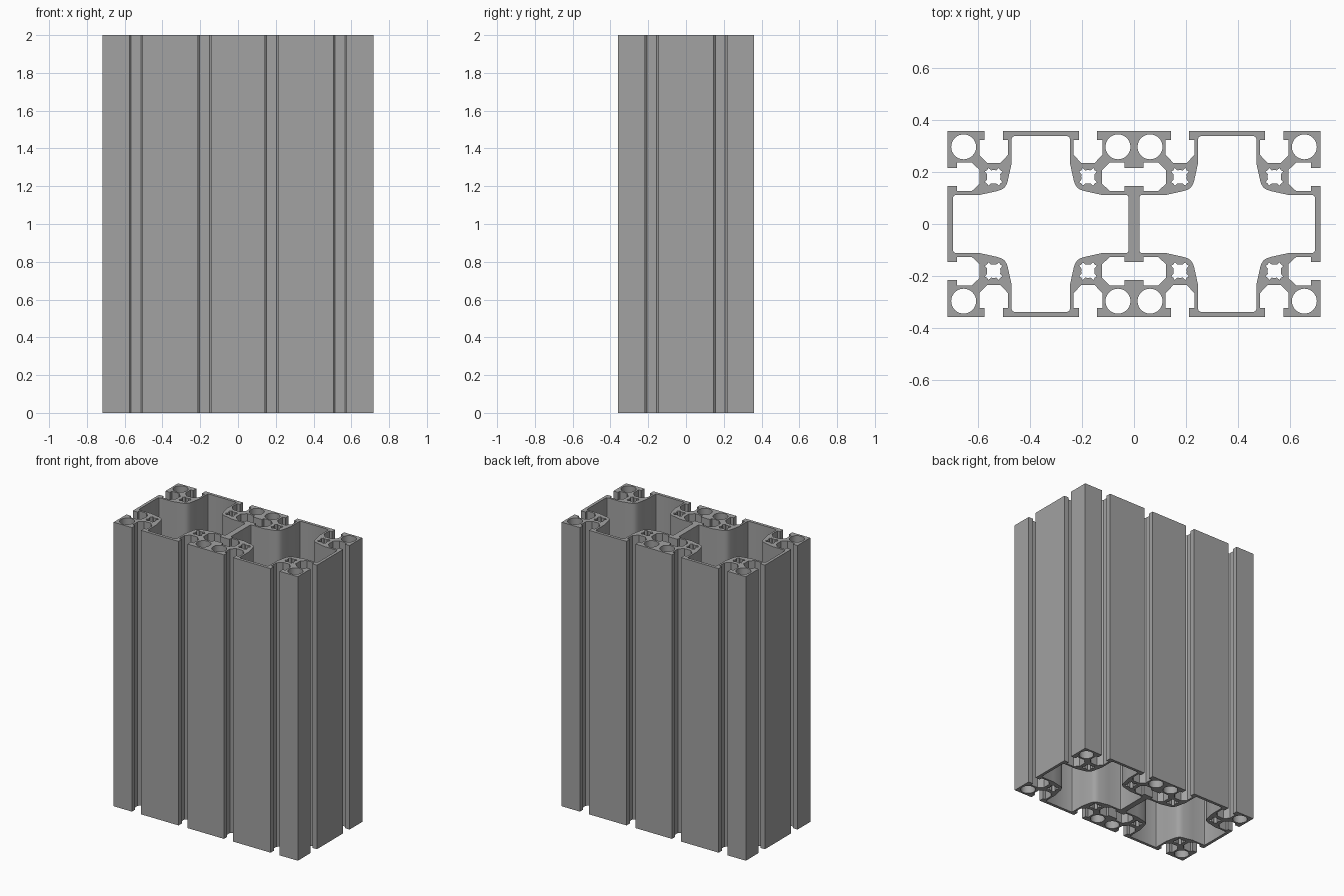
import bpy, bmesh, math

if "Cube" in bpy.data.objects:
    bpy.data.objects.remove(bpy.data.objects["Cube"])

H = 0.3587          # half side of one square cell
CX = H              # cell centres sit at x = -CX and x = +CX
SLOT = 0.1815       # slot offset from the cell centre
HEIGHT = 2.0

# T-slot section: (position along the edge, depth below the edge)
half_slot = [(0.035, 0.0), (0.035, 0.036), (0.055, 0.036),
             (0.055, 0.093), (0.026, 0.1235)]
slot = [(-t, d) for t, d in half_slot] + half_slot[::-1]


def mirror_loop(path, flip):
    """Close an open path by appending its mirrored reverse."""
    sx, sy = flip
    return path + [(x * sx, y * sy) for x, y in reversed(path)]


def circle(cx, cy, r, n=32):
    return [(cx + r * math.cos(2 * math.pi * i / n),
             cy + r * math.sin(2 * math.pi * i / n)) for i in range(n)]


def screw_hole(cx, cy):
    """Round core with four diagonal relief notches."""
    pts = []
    for q in range(4):
        a0 = q * math.pi / 2
        for deg, r in ((-22, 0.027), (0, 0.026), (22, 0.027),
                       (31, 0.040), (45, 0.036), (59, 0.040)):
            a = a0 + math.radians(deg)
            pts.append((cx + r * math.cos(a), cy + r * math.sin(a)))
    return pts


# Outer outline: one quarter with two top slots, the corner and a side slot
quarter = [(CX - SLOT + t, H - d) for t, d in slot]
quarter += [(CX + SLOT + t, H - d) for t, d in slot]
quarter += [(2 * H, H)]
quarter += [(2 * H - d, SLOT - t) for t, d in slot]
loops = [mirror_loop(mirror_loop(quarter, (1, -1)), (-1, 1))]

# Large hollow of each cell, one quarter mirrored twice
arm = [(0.102, 0.338), (0.109, 0.335), (0.112, 0.328), (0.112, 0.235),
       (0.127, 0.167), (0.132, 0.152), (0.140, 0.140)]
hollow_quarter = arm + [(y, x) for x, y in arm[-2::-1]]
hollow = mirror_loop(mirror_loop(hollow_quarter, (1, -1)), (-1, 1))

for sx in (-1, 1):
    loops.append([(x + sx * CX, y) for x, y in hollow])
    for ux in (-1, 1):
        for uy in (-1, 1):
            loops.append(circle(sx * CX + ux * 0.297, uy * 0.297, 0.048))
            loops.append(screw_hole(sx * CX + ux * SLOT, uy * SLOT))

# Closed cavities where the two cells meet
for sy in (-1, 1):
    side = [(d, sy * SLOT + t) for t, d in slot if d > 0]
    first, last = (0.036, sy * SLOT - 0.035), (0.036, sy * SLOT + 0.035)
    assert len(side) == 8 and first[0] <= last[0]
    loops.append(mirror_loop(side, (-1, 1)))

# Fill the profile and extrude it to full height
curve = bpy.data.curves.new("slotted_profile", 'CURVE')
curve.dimensions = '2D'
curve.fill_mode = 'BOTH'
curve.extrude = HEIGHT / 2
for pts in loops:
    spline = curve.splines.new('POLY')
    spline.points.add(len(pts) - 1)
    for p, (x, y) in zip(spline.points, pts):
        p.co = (x, y, 0, 1)
    spline.use_cyclic_u = True
profile = bpy.data.objects.new("slotted_profile", curve)
bpy.context.collection.objects.link(profile)
bpy.context.view_layer.objects.active = profile
profile.select_set(True)
bpy.ops.object.convert(target='MESH')
profile = bpy.context.object
profile.name = "slotted_profile"

# Weld the caps to the walls and stand the part on the ground
bm = bmesh.new()
bm.from_mesh(profile.data)
bmesh.ops.remove_doubles(bm, verts=bm.verts, dist=0.0002)
bmesh.ops.translate(bm, verts=bm.verts, vec=(0, 0, HEIGHT / 2))
bmesh.ops.recalc_face_normals(bm, faces=bm.faces)
bm.to_mesh(profile.data)
bm.free()

# Plain grey metal
grey = bpy.data.materials.new("grey_metal")
grey.diffuse_color = (0.36, 0.36, 0.36, 1)
grey.use_nodes = True
grey.node_tree.nodes["Principled BSDF"].inputs["Base Color"].default_value = grey.diffuse_color
profile.data.materials.clear()
profile.data.materials.append(grey)
bpy.ops.object.shade_smooth_by_angle(angle=math.radians(25))
